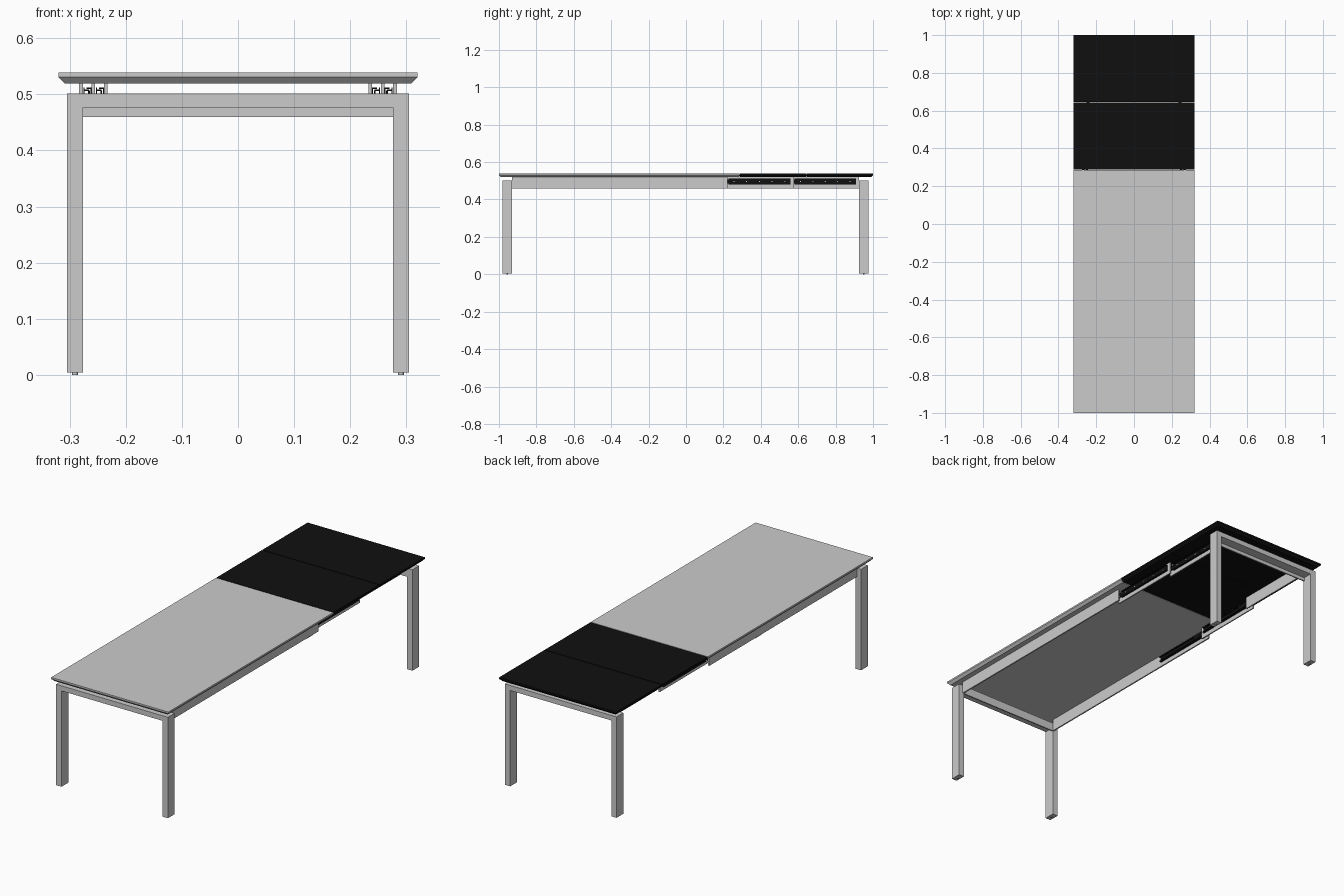
import bpy, bmesh, math
from mathutils import Matrix

if "Cube" in bpy.data.objects:
    bpy.data.objects.remove(bpy.data.objects["Cube"])

black = bpy.data.materials.new("black_finish")
black.diffuse_color = (0.005, 0.005, 0.005, 1)
black.use_nodes = True
black.node_tree.nodes["Principled BSDF"].inputs["Base Color"].default_value = black.diffuse_color


def finish(name, bm, mat=None):
    bmesh.ops.recalc_face_normals(bm, faces=bm.faces)
    me = bpy.data.meshes.new(name)
    bm.to_mesh(me)
    bm.free()
    ob = bpy.data.objects.new(name, me)
    bpy.context.collection.objects.link(ob)
    if mat:
        me.materials.append(mat)
    return ob


def add_box(bm, x0, x1, y0, y1, z0, z1):
    m = (Matrix.Translation(((x0 + x1) / 2, (y0 + y1) / 2, (z0 + z1) / 2))
         @ Matrix.Diagonal((abs(x1 - x0), abs(y1 - y0), abs(z1 - z0), 1)))
    bmesh.ops.create_cube(bm, size=1, matrix=m)


def boxes(name, dims, mat=None):
    bm = bmesh.new()
    for d in dims:
        add_box(bm, *d)
    return finish(name, bm, mat)


def panel(name, y0, y1, in0, in1, mat=None):
    """Table panel with undercut edges; in0/in1 undercut the front/back ends."""
    bm = bmesh.new()
    w, c = 0.32, 0.011
    rings = []
    for z, k in ((0.539, 0), (0.531, 0), (0.5195, 1)):
        a, b, h = y0 + in0 * k, y1 - in1 * k, w - c * k
        rings.append([bm.verts.new((x, y, z))
                      for x, y in ((-h, a), (h, a), (h, b), (-h, b))])
    bm.faces.new(rings[0])
    bm.faces.new(rings[-1])
    for p, q in zip(rings, rings[1:]):
        for i in range(4):
            j = (i + 1) % 4
            bm.faces.new((p[i], p[j], q[j], q[i]))
    return finish(name, bm, mat)


# Table top and two extension leaves
panel("main_top", -1.0, 0.286, 0.011, 0)
panel("extension_leaf_inner", 0.289, 0.643, 0, 0, black)
panel("extension_leaf_outer", 0.647, 1.0, 0, 0.011, black)

# Alignment pins bridging the joints
boxes("leaf_pins", [(s * x - 0.006, s * x + 0.006, y - 0.004, y + 0.004, 0.526, 0.534)
                    for s in (-1, 1) for x, y in ((0.27, 0.287), (0.245, 0.645))], black)

# End frames: two legs, flat rail, inner apron plate, feet
for end, ya, yb, yi in (("front", -0.982, -0.929, -0.935), ("back", 0.977, 0.924, 0.930)):
    for side, s in (("left", -1), ("right", 1)):
        boxes(f"{end}_{side}_leg", [(s * 0.276, s * 0.305, ya, yb, 0.004, 0.502)])
        bm = bmesh.new()
        bmesh.ops.create_cone(bm, cap_ends=True, segments=16, radius1=0.005, radius2=0.005,
                              depth=0.006,
                              matrix=Matrix.Translation((s * 0.2905, (ya + yb) / 2, 0.003)))
        finish(f"{end}_{side}_foot", bm)
    boxes(f"{end}_rail", [(-0.276, 0.276, ya, yb, 0.477, 0.502)])
    boxes(f"{end}_apron", [(-0.276, 0.276, yi, yb, 0.46, 0.502)])

# Telescoping side rails, slides between them and slide screws
for side, s in (("left", -1), ("right", 1)):
    boxes(f"{side}_outer_rail", [(s * 0.276, s * 0.283, -0.929, 0.222, 0.46, 0.5195)])
    boxes(f"{side}_middle_rail", [(s * 0.255, s * 0.261, 0.195, 0.577, 0.46, 0.5195)])
    boxes(f"{side}_inner_rail", [(s * 0.233, s * 0.239, 0.55, 0.924, 0.46, 0.5195)])
    for tag, face, y0, y1, yin in (("first", 0.261, 0.226, 0.558, -0.13),
                                   ("second", 0.239, 0.581, 0.908, 0.215)):
        f, o = s * face, s * (face + 0.0145)
        # extended channel: back plate with top and bottom lips
        boxes(f"{side}_{tag}_slide_channel", [
            (f, f + s * 0.002, y0, y1, 0.48, 0.512),
            (f, f + s * 0.009, y0, y1, 0.51, 0.512),
            (f, f + s * 0.009, y0, y1, 0.48, 0.482)], black)
        # fixed channel on the outer member's inside face
        boxes(f"{side}_{tag}_fixed_channel", [
            (o - s * 0.002, o, yin, y0 - 0.006, 0.48, 0.512),
            (o - s * 0.010, o, yin, y0 - 0.006, 0.506, 0.509),
            (o - s * 0.010, o, yin, y0 - 0.006, 0.483, 0.486)], black)
        # middle runner reaching half way out
        boxes(f"{side}_{tag}_slide_runner", [
            (f + s * 0.003, f + s * 0.006, y0 - 0.1, (y0 + y1) / 2 + 0.03, 0.485, 0.507)], black)
        bm = bmesh.new()
        for i in range(5):
            y = y0 + 0.03 + i * (y1 - y0 - 0.06) / 4
            m = Matrix.Translation((f + s * 0.0045, y, 0.496)) @ Matrix.Rotation(math.pi / 2, 4, 'Y')
            bmesh.ops.create_cone(bm, cap_ends=True, segments=12, radius1=0.003,
                                  radius2=0.003, depth=0.005, matrix=m)
        finish(f"{side}_{tag}_slide_screws", bm)
